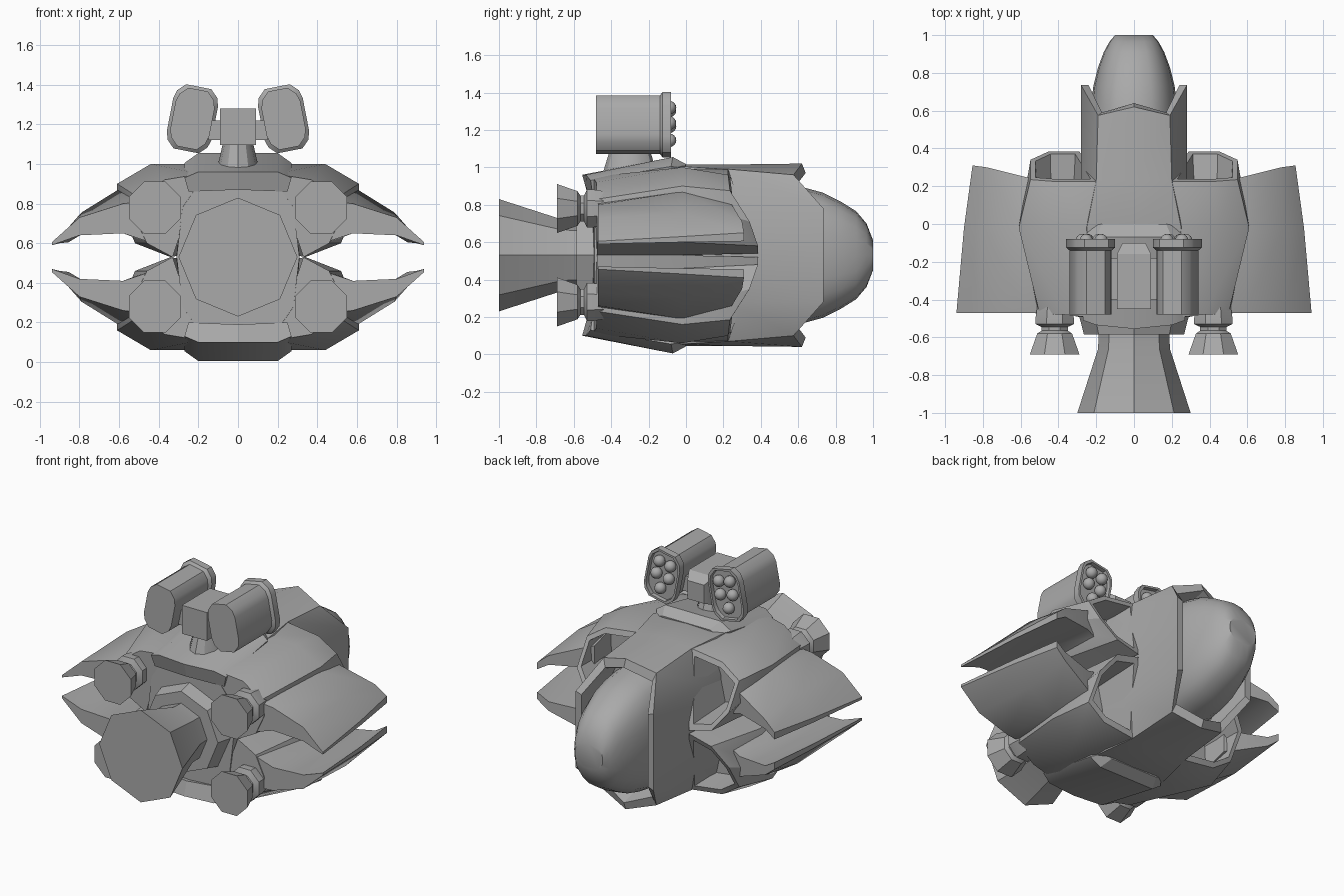
import bpy, bmesh, math
from mathutils import Matrix, Vector

if "Cube" in bpy.data.objects:
    bpy.data.objects.remove(bpy.data.objects["Cube"])

MID = 0.53  # height of the hull's horizontal mirror plane
grey = bpy.data.materials.new("hull_grey")
grey.diffuse_color = (0.4, 0.4, 0.4, 1)
grey.use_nodes = True
grey.node_tree.nodes["Principled BSDF"].inputs["Base Color"].default_value = grey.diffuse_color


def finish(name, bm, mirror="", z=MID, angle=30):
    bmesh.ops.recalc_face_normals(bm, faces=bm.faces)
    me = bpy.data.meshes.new(name)
    bm.to_mesh(me)
    bm.free()
    me.materials.append(grey)
    ob = bpy.data.objects.new(name, me)
    bpy.context.collection.objects.link(ob)
    ob.location.z = z
    bpy.ops.object.select_all(action="DESELECT")
    ob.select_set(True)
    bpy.context.view_layer.objects.active = ob
    bpy.ops.object.shade_smooth_by_angle(angle=math.radians(angle))
    if mirror:
        m = ob.modifiers.new("mirror", "MIRROR")
        m.use_axis = ("x" in mirror, False, "z" in mirror)
        m.use_mirror_merge = False
    return ob


def loft(rings):
    """Skin a list of equal-length closed rings and cap both ends."""
    bm = bmesh.new()
    vs = [[bm.verts.new(p) for p in r] for r in rings]
    n = len(rings[0])
    for a, b in zip(vs, vs[1:]):
        for i in range(n):
            j = (i + 1) % n
            bm.faces.new((a[i], a[j], b[j], b[i]))
    bm.faces.new(vs[0])
    bm.faces.new(vs[-1])
    return bm


def full(q):
    """Mirror a quarter section (top centre to side) into a whole ring."""
    half = q + [(x, y, -z) for x, y, z in reversed(q[:-1])]
    return half + [(-x, y, z) for x, y, z in reversed(half[1:-1])]


def shrink(ring, k, y=None, dy=0):
    c = sum((Vector(p) for p in ring), Vector()) / len(ring)
    out = [c + (Vector(p) - c) * k for p in ring]
    return [(p.x, p.y + dy if y is None else y, p.z) for p in out]


def turned(profile, sides, cx=0, cz=0, phase=0.0):
    """Rings around a y axis from (y, radius) pairs."""
    return [[(cx + r * math.cos(phase + math.tau * i / sides), y,
              cz + r * math.sin(phase + math.tau * i / sides)) for i in range(sides)]
            for y, r in profile]


# Central fuselage with the pointed collar around the canopy
rear = [(0, -.5, .40), (.19, -.5, .38), (.28, -.49, .25), (.31, -.49, 0)]
mid = [(0, -.02, .485), (.25, -.02, .475), (.3, -.02, .25), (.31, -.02, 0)]
fore = [(0, .23, .485), (.2, .23, .46), (.28, .23, .25), (.28, .23, 0)]
tip = [(0, .62, .49), (.19, .575, .43), (.28, .735, .25), (.28, .735, 0)]
lip = [(0, .64, .44), (.17, .59, .375), (.24, .735, .235), (.24, .735, 0)]
well = [(0, .5, .40), (.16, .5, .34), (.22, .5, .22), (.22, .5, 0)]
finish("fuselage", loft([full(q) for q in (rear, mid, fore, tip, lip, well)]))

# Rounded nose canopy
canopy = []
for y, w, h in [(.5, .235, .385), (.62, .23, .365), (.73, .215, .335), (.83, .19, .285),
                (.91, .16, .235), (.965, .13, .17), (1.0, .10, .08)]:
    ring = []
    for i in range(20):
        a = math.tau * i / 20
        c, s = math.cos(a), math.sin(a)
        ring.append((w * math.copysign(abs(c) ** .75, c), y, h * math.copysign(abs(s) ** .85, s)))
    canopy.append(ring)
finish("canopy", loft(canopy), angle=40)

# Four nacelles with slanted, hollow intakes
n_rear = [(.19, -.5, .42), (.37, -.48, .39), (.5, -.475, .30), (.52, -.475, .20),
          (.46, -.475, .07), (.33, -.475, 0)]
n_mid = [(.2, -.02, .47), (.44, -.02, .47), (.61, -.02, .37), (.61, -.02, .29),
         (.52, -.02, .07), (.34, -.02, 0)]
n_front = [(.19, .225, .46), (.42, .225, .43), (.548, .235, .345), (.548, .34, .18),
           (.45, .385, .05), (.29, .385, .01)]
finish("nacelle", loft([n_rear, n_mid, n_front, shrink(n_front, .82),
                        shrink(n_front, .7, y=.06)]), "xz")


# Four drooping wings: rings run from root to tip
def wing_ring(*pts):
    top = [(x, y, t) for x, y, t, b in pts]
    return top + [(x, y, b) for x, y, t, b in reversed(pts)]


finish("wing", loft([
    wing_ring((.46, -.47, .28, .08), (.50, -.02, .36, .09), (.50, .23, .29, .12)),
    wing_ring((.58, -.47, .27, .12), (.605, -.02, .34, .13), (.56, .245, .27, .14)),
    wing_ring((.80, -.47, .20, .11), (.79, -.02, .225, .125), (.78, .30, .18, .12)),
    wing_ring((.94, -.47, .075, .06), (.90, -.02, .10, .07), (.855, .31, .12, .075)),
]), "xz", angle=35)

# Armour plates on the top and underside
p_rear = [(0, -.555, .43), (.2, -.535, .43), (.27, -.51, .40), (.25, -.5, .33), (0, -.53, .34)]
p_high = [(0, -.07, .525), (.2, -.07, .525), (.27, -.08, .475), (.25, -.08, .40), (0, -.07, .40)]
p_end = [(0, .0, .487), (.17, .0, .487), (.22, -.01, .465), (.2, -.01, .40), (0, .0, .40)]
finish("armour_plate", loft([p_rear, p_high, p_end]), "xz")

# Main engine and its mounting block
finish("engine_block", loft(turned([(-.45, .30), (-.585, .265)], 8)))
finish("main_engine", loft(turned([(-.5, .185), (-.66, .19), (-1.0, .30)], 8)))

# Four small engines
finish("small_engine", loft(turned([(-.44, .10), (-.50, .11), (-.53, .11), (-.545, .075),
       (-.565, .075), (-.58, .10), (-.69, .142)], 8, .42, .25, math.pi / 8)), "xz")

# Turret base, head and side arms
bm = bmesh.new()
bmesh.ops.create_cone(bm, cap_ends=True, segments=12, radius1=.105, radius2=.075, depth=.13,
                      matrix=Matrix.Translation((0, -.3, 1.045)) @ Matrix.Diagonal((1, 1.35, 1, 1)))
finish("turret_base", bm, z=0)


def box_ring(y, w, lo, hi):
    return [(-w, y, lo), (w, y, lo), (w, y, hi), (-w, y, hi)]


finish("turret_head", loft([box_ring(-.45, .09, 1.095, 1.28), box_ring(-.16, .09, 1.095, 1.28),
                            box_ring(-.10, .06, 1.12, 1.24)]), z=0)
finish("turret_arms", loft([box_ring(-.40, .15, 1.12, 1.22), box_ring(-.18, .15, 1.12, 1.22)]), z=0)

# Tilted launcher pods
POD = Matrix.Translation((.23, 0, 1.228)) @ Matrix.Rotation(math.radians(-11), 4, "Y")


def pod_ring(y, k=1.0, d=0.0):
    q = [(.05, .15), (.088, .112), (.1, .07)]
    q = [(x * k + d, z * k + d) for x, z in q]
    half = q + [(x, -z) for x, z in reversed(q)]
    return [(x, y, z) for x, z in half] + [(-x, y, z) for x, z in reversed(half)]


bm = loft([pod_ring(-.48), pod_ring(-.12)])
flat = [f for f in bm.faces if abs(f.normal.x) > .99]
bmesh.ops.inset_individual(bm, faces=flat, thickness=.025, depth=0)
for f in flat:
    inward = -math.copysign(.015, f.calc_center_median().x)
    bmesh.ops.translate(bm, verts=f.verts, vec=(inward, 0, 0))
bm.transform(POD)
finish("pod_body", bm, "x", z=0)

bm = loft([pod_ring(-.14), pod_ring(-.125, d=.015), pod_ring(-.08, d=.015),
           pod_ring(-.08, d=.002), pod_ring(-.105, d=.0)])
bm.transform(POD)
finish("pod_rim", bm, "x", z=0)

bm = bmesh.new()
for x, z in [(-.04, .085), (.04, .085), (-.045, 0), (.045, 0), (0, -.085)]:
    bmesh.ops.create_uvsphere(bm, u_segments=14, v_segments=8, radius=.036,
                              matrix=POD @ Matrix.Translation((x, -.088, z)))
finish("warheads", bm, "x", z=0, angle=60)
